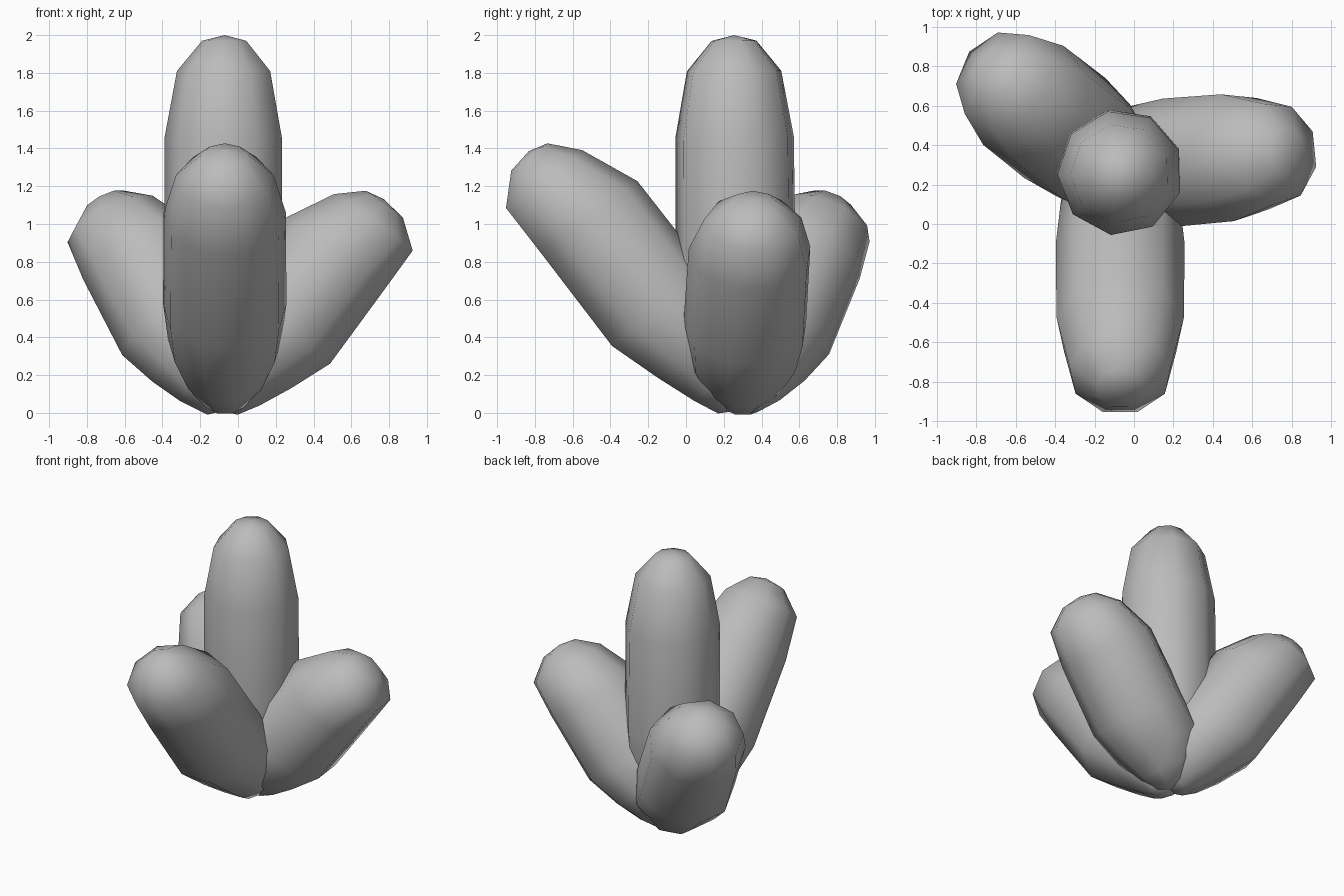
import bpy, bmesh, math
from mathutils import Vector

cube = bpy.data.objects.get("Cube")
if cube:
    bpy.data.objects.remove(cube)

# Single stone colour
stone = bpy.data.materials.new("grey_stone")
stone.use_nodes = True
grey = (0.5, 0.5, 0.5, 1)
stone.diffuse_color = grey
stone.node_tree.nodes["Principled BSDF"].inputs["Base Color"].default_value = grey

# Lobe profile: (fraction of length, fraction of radius, sag of leaning lobes)
PROFILE = [(0.025, 0.33, -0.12), (0.1, 0.66, -0.33), (0.22, 0.91, -0.33),
           (0.38, 0.99, 0.0), (0.73, 0.98, 0.03), (0.905, 0.78, 0.36),
           (0.985, 0.37, 0.3)]
SIDES = 9


def lobe(name, base, tip, radius, twist):
    """Blunt lobe lofted from rings along base to tip; its cap sags if it leans."""
    base, tip = Vector(base), Vector(tip)
    length = tip - base
    axis = length.normalized()
    sag = axis * axis.z - Vector((0, 0, 1))
    side = axis.cross(Vector((1, 0, 0))).normalized()
    other = axis.cross(side)
    bm = bmesh.new()
    rings = []
    for f, r, shift in PROFILE:
        centre = base + length * f + sag * shift * radius
        ring = []
        for i in range(SIDES):
            a = math.tau * i / SIDES + twist
            ring.append(bm.verts.new(
                centre + (side * math.cos(a) + other * math.sin(a)) * r * radius))
        rings.append(ring)
    bottom = bm.verts.new(base)
    top = bm.verts.new(tip + sag * radius * 0.2)
    for i in range(SIDES):
        j = (i + 1) % SIDES
        for lo, hi in zip(rings, rings[1:]):
            bm.faces.new((lo[i], lo[j], hi[j], hi[i]))
        bm.faces.new((bottom, rings[0][j], rings[0][i]))
        bm.faces.new((top, rings[-1][i], rings[-1][j]))
    bmesh.ops.recalc_face_normals(bm, faces=bm.faces)
    for f in bm.faces:
        f.smooth = True
    mesh = bpy.data.meshes.new(name)
    bm.to_mesh(mesh)
    bm.free()
    mesh.materials.append(stone)
    obj = bpy.data.objects.new(name, mesh)
    bpy.context.collection.objects.link(obj)


# Upright centre with three lobes leaning outwards
lobe("centre_lobe", (-0.07, 0.27, 0.0), (-0.07, 0.255, 2.0), 0.325, 0.2)
lobe("front_lobe", (-0.07, 0.26, 0.01), (-0.07, -0.8, 1.41), 0.335, 0.0)
lobe("left_lobe", (-0.09, 0.29, 0.01), (0.74, 0.36, 1.155), 0.335, 0.3)
lobe("back_right_lobe", (-0.09, 0.28, 0.01), (-0.68, 0.745, 1.16), 0.335, 0.1)
